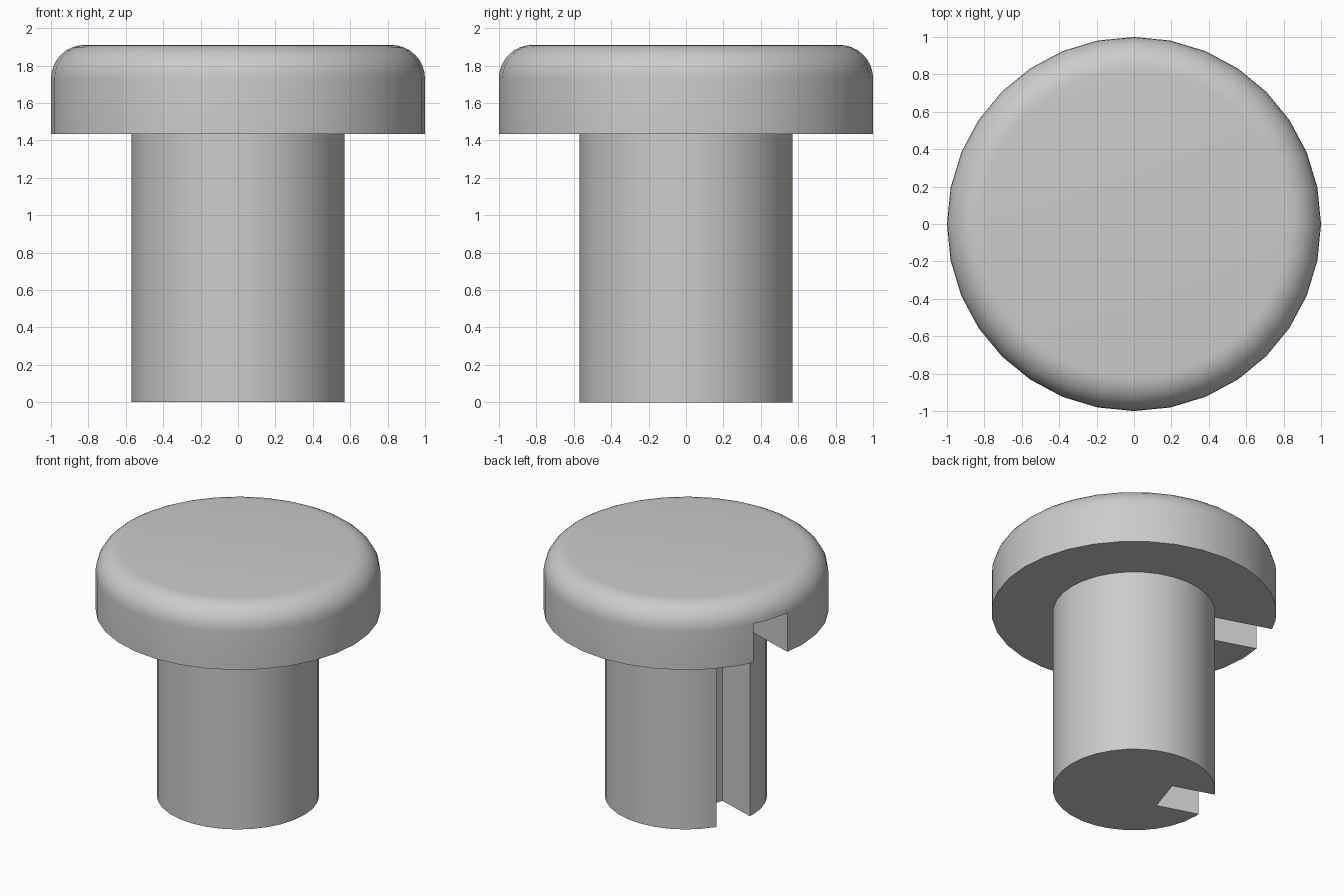
import bpy, bmesh, math
from mathutils import Matrix, Vector

if "Cube" in bpy.data.objects:
    bpy.data.objects.remove(bpy.data.objects["Cube"], do_unlink=True)

SEGMENTS = 32
HEIGHT, COLLAR = 1.91, 1.435          # top of head, underside of head
STEM_R, HEAD_R, FILLET = 0.57, 1.0, 0.18
SLOT_ANGLE = math.radians(162)
SLOT_WIDTH, SLOT_INNER, SLOT_TOP = 0.295, 0.23, 1.735

grey = bpy.data.materials.new("plain grey")
grey.use_nodes = True
grey.diffuse_color = (0.6, 0.6, 0.6, 1)
grey.node_tree.nodes["Principled BSDF"].inputs["Base Color"].default_value = (0.6, 0.6, 0.6, 1)


def make_object(name, bm):
    bmesh.ops.recalc_face_normals(bm, faces=bm.faces)
    mesh = bpy.data.meshes.new(name)
    bm.to_mesh(mesh)
    bm.free()
    obj = bpy.data.objects.new(name, mesh)
    mesh.materials.append(grey)
    bpy.context.collection.objects.link(obj)
    return obj


# Turned pin: stem, overhanging head and rounded top rim
steps = 8
rim = []
for i in range(steps + 1):
    a = math.pi / 2 * i / steps
    rim.append((HEAD_R - FILLET + FILLET * math.cos(a),
                HEIGHT - FILLET + FILLET * math.sin(a)))
profile = [(STEM_R, 0), (STEM_R, COLLAR), (HEAD_R, COLLAR)] + rim

bm = bmesh.new()
rings = []
for r, z in profile:
    angles = [math.tau * k / SEGMENTS for k in range(SEGMENTS)]
    rings.append([bm.verts.new((r * math.cos(a), r * math.sin(a), z)) for a in angles])
for low, high in zip(rings, rings[1:]):
    for k in range(SEGMENTS):
        n = (k + 1) % SEGMENTS
        bm.faces.new((low[k], low[n], high[n], high[k]))
bm.faces.new(rings[0][::-1])
bm.faces.new(rings[-1])
pin = make_object("slotted_pin", bm)

# Radial keyway cut up the stem and into the head
bm = bmesh.new()
bmesh.ops.create_cube(bm, size=1)
outer, bottom = 1.3, -0.2
bmesh.ops.scale(bm, vec=(outer - SLOT_INNER, SLOT_WIDTH, SLOT_TOP - bottom), verts=bm.verts)
bmesh.ops.translate(bm, verts=bm.verts,
                    vec=Vector(((outer + SLOT_INNER) / 2, 0, (SLOT_TOP + bottom) / 2)))
bmesh.ops.rotate(bm, verts=bm.verts, cent=(0, 0, 0), matrix=Matrix.Rotation(SLOT_ANGLE, 3, "Z"))
cutter = make_object("slot_cutter", bm)
cutter.hide_render = True

cut = pin.modifiers.new("slot", "BOOLEAN")
cut.operation = "DIFFERENCE"
cut.solver = "EXACT"
cut.object = cutter

bpy.ops.object.select_all(action="DESELECT")
pin.select_set(True)
bpy.context.view_layer.objects.active = pin
bpy.ops.object.modifier_apply(modifier=cut.name)
bpy.data.objects.remove(cutter, do_unlink=True)
bpy.ops.object.shade_smooth_by_angle(angle=math.radians(30))
